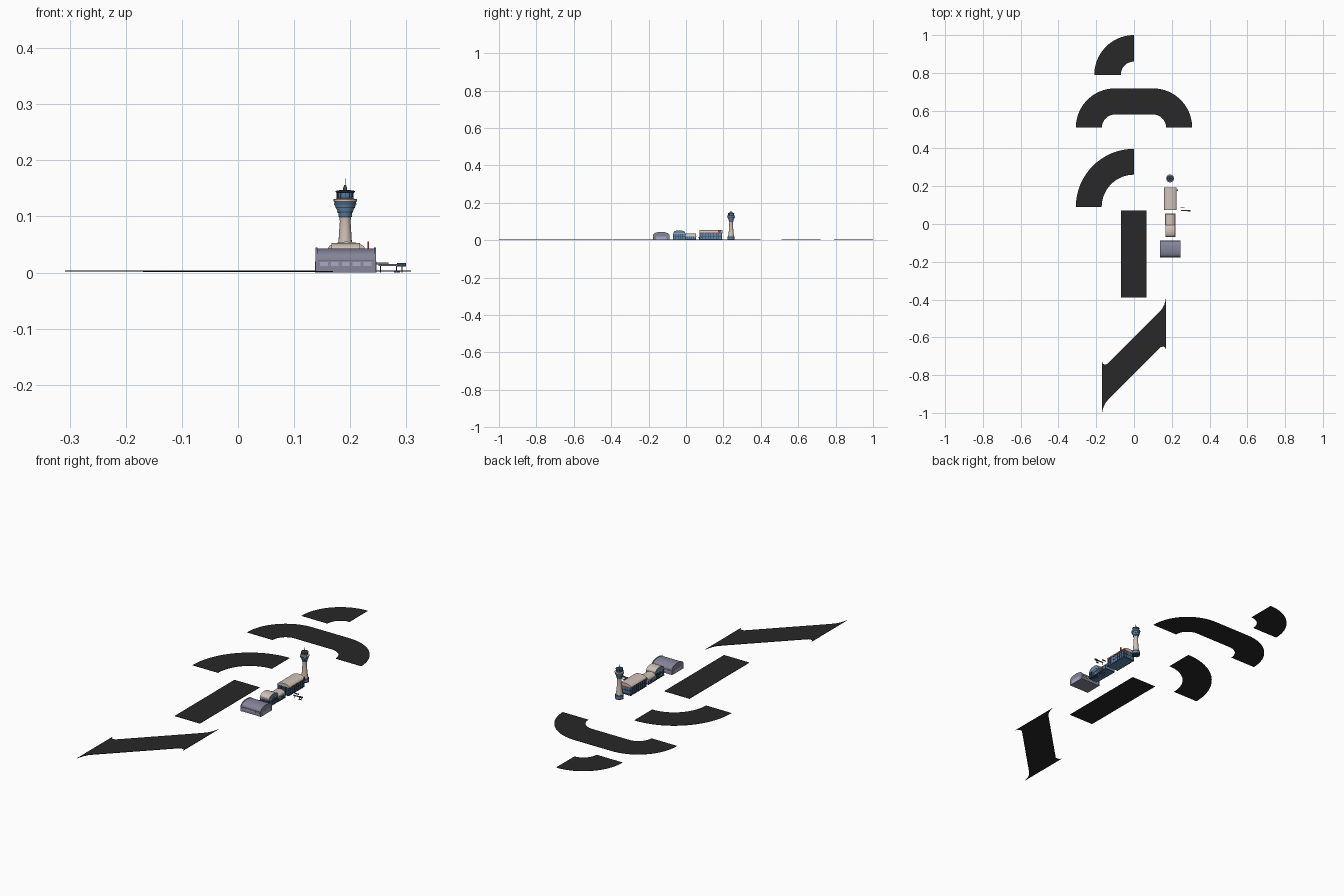
import bpy, bmesh, math
from math import sin, cos, pi, radians

if "Cube" in bpy.data.objects:
    bpy.data.objects.remove(bpy.data.objects["Cube"])


def mat(name, r, g, b):
    m = bpy.data.materials.new(name)
    m.diffuse_color = (r, g, b, 1)
    m.use_nodes = True
    m.node_tree.nodes["Principled BSDF"].inputs["Base Color"].default_value = m.diffuse_color
    return m


ASPHALT = mat("asphalt", .021, .021, .021)
BEIGE = mat("beige_stone", .64, .54, .475)
PURPLE = mat("grey_purple_metal", .235, .235, .325)
LILAC = mat("pale_lilac_glass", .38, .40, .56)
GLASS = mat("blue_glass", .12, .25, .42)
NAVY = mat("dark_navy_frame", .03, .06, .10)
GREY = mat("mid_grey", .18, .18, .19)
RED = mat("red_trim", .50, .05, .03)


def finish(name, bm, mats, smooth=False):
    bmesh.ops.recalc_face_normals(bm, faces=bm.faces)
    me = bpy.data.meshes.new(name)
    bm.to_mesh(me)
    bm.free()
    for m in mats:
        me.materials.append(m)
    ob = bpy.data.objects.new(name, me)
    bpy.context.collection.objects.link(ob)
    if smooth:
        bpy.context.view_layer.objects.active = ob
        ob.select_set(True)
        bpy.ops.object.shade_smooth_by_angle(angle=radians(35))
        ob.select_set(False)
    return ob


def box(name, x0, x1, y0, y1, z0, z1, m):
    bm = bmesh.new()
    bmesh.ops.create_cube(bm, size=1)
    for v in bm.verts:
        v.co = ((x0 + x1) / 2 + v.co.x * (x1 - x0), (y0 + y1) / 2 + v.co.y * (y1 - y0),
                (z0 + z1) / 2 + v.co.z * (z1 - z0))
    return finish(name, bm, [m])


def slab(name, pts, z0, z1):
    """Thin paved slab from an outline."""
    bm = bmesh.new()
    lo, hi = [[bm.verts.new((x, y, z)) for x, y in pts] for z in (z0, z1)]
    n = len(pts)
    for i in range(n):
        bm.faces.new([lo[i], lo[(i + 1) % n], hi[(i + 1) % n], hi[i]])
    caps = [bm.faces.new(lo), bm.faces.new(hi)]
    bmesh.ops.triangulate(bm, faces=caps)
    return finish(name, bm, [ASPHALT])


def arc(cx, cy, r, a0, a1, n=20):
    return [(cx + r * cos(radians(a0 + (a1 - a0) * i / n)),
             cy + r * sin(radians(a0 + (a1 - a0) * i / n))) for i in range(n + 1)]


def vault(name, axis, a0, a1, b0, b1, z0, eave, top, wall, roof, n=14, power=1):
    """Building with an arched roof; a runs along the ridge, b across it."""
    c, w = (b0 + b1) / 2, (b1 - b0) / 2
    prof = [(b0, z0)] + [(c - w * cos(pi * i / n), eave + (top - eave) * abs(sin(pi * i / n)) ** power)
                         for i in range(n + 1)] + [(b1, z0)]
    bm = bmesh.new()
    ends = [[bm.verts.new((a, b, z) if axis == 'x' else (b, a, z)) for b, z in prof] for a in (a0, a1)]
    k = len(prof)
    for i in range(k):
        f = bm.faces.new([ends[0][i], ends[0][(i + 1) % k], ends[1][(i + 1) % k], ends[1][i]])
        f.material_index = 1 if 0 < i < k - 2 else 0
    for e in ends:
        bm.faces.new(e)
    return finish(name, bm, [wall, roof], True)


def lathe(name, x, y, prof, m, n=16):
    bm = bmesh.new()
    rings = [[bm.verts.new((x + r * cos(2 * pi * i / n), y + r * sin(2 * pi * i / n), z))
              for i in range(n)] for r, z in prof]
    for p, q in zip(rings, rings[1:]):
        for i in range(n):
            bm.faces.new([p[i], p[(i + 1) % n], q[(i + 1) % n], q[i]])
    bm.faces.new(rings[0])
    bm.faces.new(rings[-1])
    return finish(name, bm, [m], True)


# Runway and taxiway pieces
slab("small_bend", arc(0, .79, .21, 90, 180) + arc(0, .79, .07, 180, 90), .002, .0035)
slab("u_turn", arc(.1, .51, .208, 0, 90) + arc(-.1, .51, .208, 90, 180)
     + arc(-.1, .51, .07, 180, 90) + arc(.1, .51, .07, 90, 0), .002, .0035)
slab("large_bend", arc(0, .09, .308, 90, 180) + arc(0, .09, .171, 180, 90), .002, .0035)
slab("straight_runway", [(-.069, -.389), (.067, -.389), (.067, .071), (-.069, .071)], .001, .003)
side = [(-.169, -.728), (-.166, -.738), (-.158, -.744), (-.142, -.742), (.13, -.47),
        (.148, -.450), (.16, -.428), (.166, -.408), (.169, -.393)]
slab("diagonal_taxiway", side + [(-x, -1.393 - y) for x, y in side], .001, .003)

# Hangar: arched roof, wall band, windows and doors
vault("hangar", 'x', .140, .244, -.175, -.090, 0, .022, .043, PURPLE, PURPLE, power=.8)
for x in (.138, .242):
    vault("hangar_end_rim", 'x', x, x + .004, -.177, -.088, 0, .022, .0445, PURPLE, PURPLE, power=.8)
for y in (-.1765, -.090):
    box("hangar_gutter", .138, .246, y, y + .0015, .0205, .0222, GREY)
    for i in range(5):
        box("hangar_window", .146 + i * .0195, .160 + i * .0195, y + .0003, y + .0013, .012, .0185, LILAC)
for x in (.1375, .2457):
    box("hangar_door", x, x + .0008, -.160, -.105, 0, .020, LILAC)

# South terminal hall
vault("south_hall", 'x', .167, .217, -.068, -.004, 0, .034, .053, GLASS, BEIGE, power=.7)
box("south_hall_base", .1655, .2185, -.0695, -.0025, 0, .004, NAVY)
box("south_hall_band", .1655, .2185, -.0695, -.0025, .018, .021, NAVY)
box("south_hall_eave", .1655, .2185, -.0695, -.0025, .032, .036, BEIGE)
for i in range(6):
    y = -.068 + i * .0124
    box("south_hall_mullion", .166, .218, y, y + .002, 0, .034, NAVY)
for i in range(5):
    x = .167 + i * .012
    box("south_hall_front_mullion", x, x + .002, -.069, -.003, 0, .034, NAVY)

# Lower linking hall
vault("link_hall", 'y', -.004, .053, .166, .218, 0, .021, .036, GLASS, BEIGE)
for i in range(6):
    y = -.002 + i * .0105
    box("link_mullion", .1648, .2192, y, y + .002, 0, .021, NAVY)
box("link_base", .1645, .2195, -.004, .054, 0, .005, NAVY)
box("link_eave", .164, .22, -.004, .055, .019, .022, BEIGE)

# North terminal hall: glass body bulging above the eave, arched roof, ribs
vault("north_hall", 'y', .074, .192, .164, .222, 0, .040, .052, GLASS, BEIGE)
vault("north_hall_roof", 'y', .0735, .1945, .160, .226, .041, .042, .055, BEIGE, BEIGE)
box("north_hall_base", .163, .223, .073, .194, 0, .007, NAVY)
box("north_hall_mid_band", .163, .223, .0735, .1935, .020, .023, NAVY)
for i in range(9):
    y = .074 + i * .0144
    box("north_hall_rib", .1615, .2245, y, y + .0025, 0, .041, NAVY)
for i in range(5):
    x = .168 + i * .0122
    box("north_hall_end_mullion", x, x + .002, .0730, .1932, 0, .041, NAVY)
for y0 in (.080, .109, .138, .167):
    box("red_eave_trim", .2225, .2258, y0, y0 + .016, .036, .041, RED)
box("red_end_trim", .175, .211, .1935, .1945, .036, .041, RED)
box("red_fin", .231, .2335, .174, .184, .041, .055, RED)
box("fin_bracket", .220, .2335, .178, .180, .038, .041, NAVY)

# Boarding bridges: tubes, cab and legs
box("bridge_tube", .250, .299, .068, .073, .012, .0155, GREY)
box("bridge_upper_tube", .246, .268, .084, .088, .014, .018, GREY)
box("bridge_cab", .283, .299, .067, .074, .011, .017, NAVY)
for x in (.253, .282, .291):
    box("bridge_leg", x, x + .0018, .070, .072, 0, .012, NAVY)
box("bridge_foot", .278, .289, .068, .073, 0, .003, NAVY)

# Control tower
TX, TY = .191, .241
lathe("tower_base", TX, TY, [(.019, 0), (.019, .018), (.0175, .021)], NAVY)
lathe("tower_base_glass", TX, TY, [(.0193, .006), (.0193, .014)], GLASS)
lathe("tower_shaft", TX, TY, [(.0165, .02), (.0145, .03), (.0125, .045), (.011, .07),
                              (.0095, .092), (.0105, .098)], BEIGE)
lathe("lower_cab", TX, TY, [(.0095, .096), (.0115, .100), (.0125, .107), (.0185, .119), (.0195, .127)], GLASS)
for r, z in ((.0122, .099), (.0142, .107), (.0175, .115), (.0198, .121)):
    lathe("lower_cab_ring", TX, TY, [(r, z), (r, z + .0022)], NAVY)
lathe("lower_cab_deck", TX, TY, [(.0195, .1255), (.0212, .127), (.0212, .1305), (.014, .132)], BEIGE)
lathe("upper_cab", TX, TY, [(.0125, .131), (.0155, .143)], GLASS)
lathe("upper_cab_sill", TX, TY, [(.0145, .131), (.0145, .1335)], NAVY)
lathe("upper_cab_roof", TX, TY, [(.0155, .142), (.0172, .1435), (.0172, .1455), (.006, .1475)], NAVY)
for i in range(12):
    a = 2 * pi * i / 12
    x, y = TX + .0145 * cos(a), TY + .0145 * sin(a)
    box("upper_cab_mullion", x - .0007, x + .0007, y - .0007, y + .0007, .132, .143, NAVY)
lathe("antenna_base", TX, TY, [(.0035, .147), (.0035, .151), (.0015, .156)], GREY, 8)
lathe("antenna", TX, TY, [(.0007, .154), (.0005, .168)], GREY, 6)
